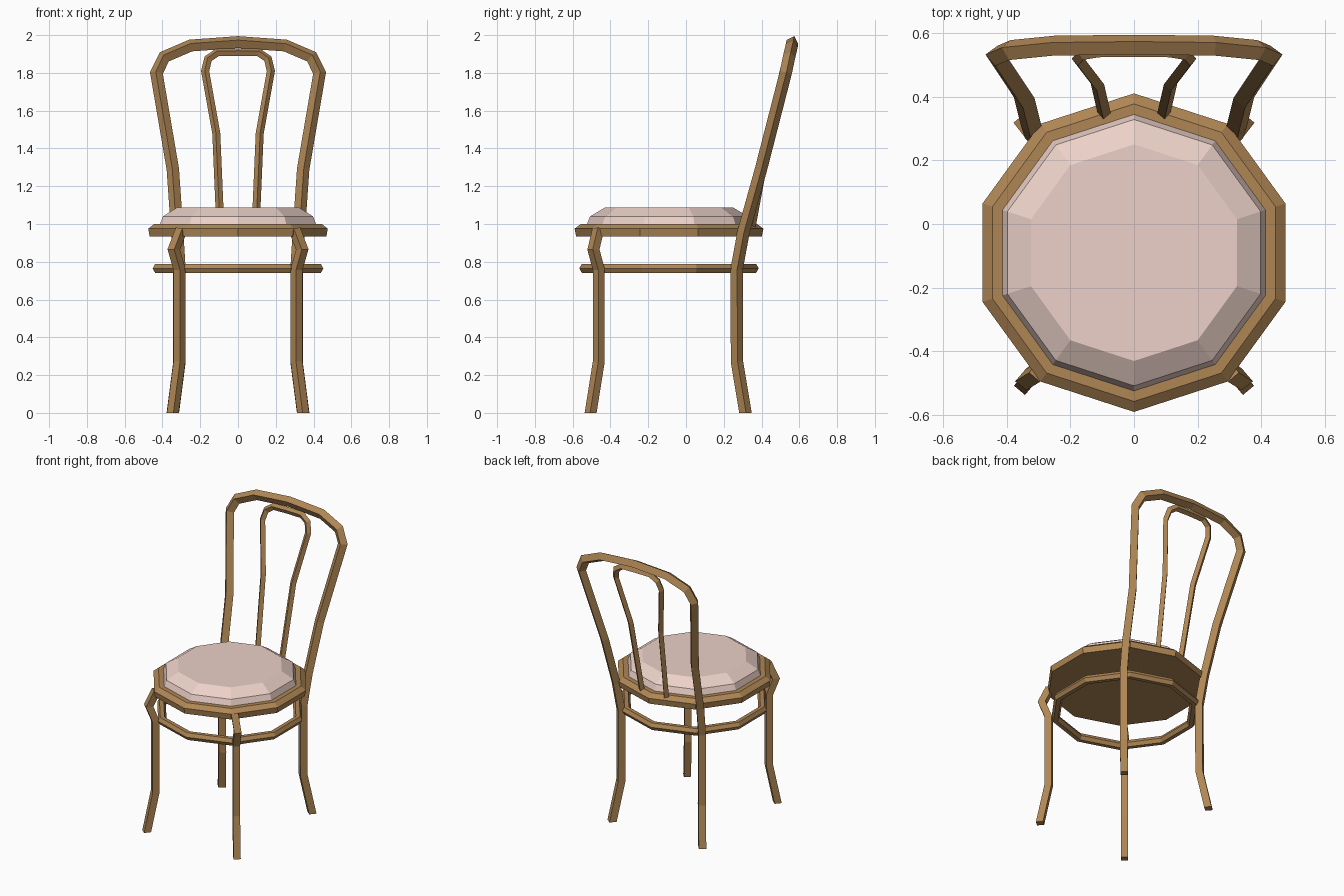
import bpy, bmesh, math
from mathutils import Vector

if "Cube" in bpy.data.objects:
    bpy.data.objects.remove(bpy.data.objects["Cube"])


def material(name, color):
    mat = bpy.data.materials.new(name)
    mat.diffuse_color = (*color, 1)
    mat.use_nodes = True
    mat.node_tree.nodes["Principled BSDF"].inputs["Base Color"].default_value = mat.diffuse_color
    return mat


wood = material("wood", (0.43, 0.24, 0.09))
fabric = material("fabric", (0.84, 0.64, 0.58))
CENTRE_Y = -0.09


def finish(bm, name, mat, mirror=False):
    bmesh.ops.recalc_face_normals(bm, faces=bm.faces)
    mesh = bpy.data.meshes.new(name)
    bm.to_mesh(mesh)
    bm.free()
    mesh.materials.append(mat)
    obj = bpy.data.objects.new(name, mesh)
    bpy.context.collection.objects.link(obj)
    if mirror:
        mod = obj.modifiers.new("mirror", 'MIRROR')
        mod.use_axis[0] = True
    return obj


def bridge(bm, a, b):
    n = len(a)
    for i in range(n):
        bm.faces.new((a[i], a[(i + 1) % n], b[(i + 1) % n], b[i]))


def lathe(name, profile, mat, closed=False):
    """Ten-sided turned part from (radius, z) points."""
    bm = bmesh.new()
    rings = []
    for r, z in profile:
        angles = [math.radians(90 + 36 * i) for i in range(10)]
        rings.append([bm.verts.new((r * math.cos(a), CENTRE_Y + r * math.sin(a), z))
                      for a in angles])
    for a, b in zip(rings, rings[1:]):
        bridge(bm, a, b)
    if closed:
        bridge(bm, rings[-1], rings[0])
    else:
        bm.faces.new(rings[0])
        bm.faces.new(rings[-1])
    return finish(bm, name, mat)


def bent_rod(name, path, side, facing, to_middle=False):
    """Square rod with mitred bends, mirrored across x = 0."""
    pts = [Vector(p) for p in path]
    dirs = [(b - a).normalized() for a, b in zip(pts, pts[1:])]
    r = side / math.sqrt(2)
    ring = []
    for i in range(4):
        a = math.radians(facing + 45 + 90 * i)
        ring.append(pts[0] + Vector((r * math.cos(a), r * math.sin(a), 0)))
    bm = bmesh.new()
    verts = [bm.verts.new(p) for p in ring]
    bm.faces.new(verts)
    for k, d in enumerate(dirs):
        if k + 1 < len(dirs):
            n = d + dirs[k + 1]
        else:
            n = Vector((1, 0, 0)) if to_middle else d
        ring = [p + d * ((pts[k + 1] - p).dot(n) / d.dot(n)) for p in ring]
        new = [bm.verts.new(p) for p in ring]
        bridge(bm, verts, new)
        verts = new
    if not to_middle:
        bm.faces.new(verts)
    return finish(bm, name, wood, mirror=True)


# Seat frame and cushion
lathe("seat_frame", [(0.492, 0.935), (0.5, 0.975), (0.467, 1.0)], wood)
lathe("seat_cushion", [(0.438, 0.99), (0.418, 1.04), (0.34, 1.087)], fabric)

# Ring stretcher under the seat
lathe("ring_stretcher",
      [(0.447 + 0.028 * math.cos(math.radians(60 * i)),
        0.765 + 0.028 * math.sin(math.radians(60 * i))) for i in range(6)],
      wood, closed=True)

# Front legs
bent_rod("front_legs",
         [(0.345, -0.505, 0), (0.31, -0.462, 0.27), (0.31, -0.462, 0.76),
          (0.34, -0.49, 0.865), (0.30, -0.465, 0.97)], 0.045, -50)

# Back legs running up into the outer back hoop
bent_rod("back_legs_and_hoop",
         [(0.345, 0.315, 0), (0.31, 0.27, 0.27), (0.31, 0.268, 0.76),
          (0.322, 0.305, 0.96), (0.345, 0.397, 1.29), (0.432, 0.528, 1.80),
          (0.39, 0.546, 1.885), (0.25, 0.56, 1.945), (0, 0.563, 1.963)],
         0.047, 50, to_middle=True)

# Inner back hoop
bent_rod("inner_back_hoop",
         [(0.093, 0.345, 0.97), (0.115, 0.44, 1.48), (0.174, 0.517, 1.81),
          (0.158, 0.535, 1.875), (0.11, 0.543, 1.908), (0, 0.544, 1.91)],
         0.03, 50, to_middle=True)
